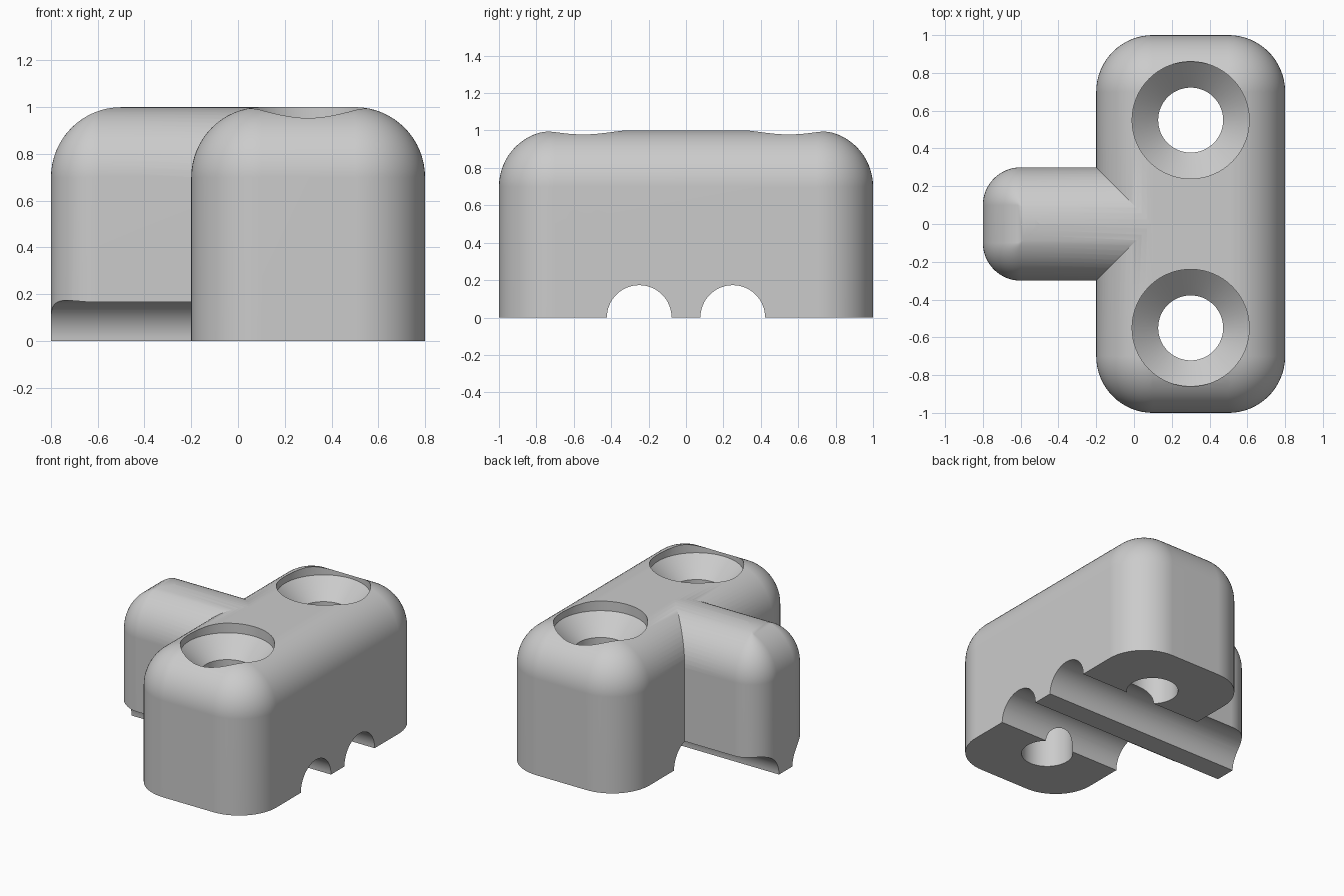
import bpy
import bmesh
from math import sin, cos, pi, radians, sqrt

default = bpy.data.objects.get("Cube")
if default:
    bpy.data.objects.remove(default, do_unlink=True)

# Single matte grey for the whole part
grey = bpy.data.materials.new("plain grey")
grey.use_nodes = True
grey.diffuse_color = (0.6, 0.6, 0.6, 1)
grey.node_tree.nodes["Principled BSDF"].inputs["Base Color"].default_value = (0.6, 0.6, 0.6, 1)

STEPS = 16      # segments in each quarter round
FILLET = 0.3    # radius of the rounded top edge


def new_object(name, bm):
    bmesh.ops.remove_doubles(bm, verts=bm.verts, dist=1e-5)
    bmesh.ops.recalc_face_normals(bm, faces=bm.faces)
    mesh = bpy.data.meshes.new(name)
    bm.to_mesh(mesh)
    bm.free()
    mesh.materials.append(grey)
    obj = bpy.data.objects.new(name, mesh)
    bpy.context.collection.objects.link(obj)
    return obj


def loft(bm, rings):
    """Join closed rings of equal length and cap both ends."""
    loops = [[bm.verts.new(p) for p in ring] for ring in rings]
    for low, high in zip(loops, loops[1:]):
        for i in range(len(low)):
            j = (i + 1) % len(low)
            bm.faces.new((low[i], low[j], high[j], high[i]))
    bm.faces.new(loops[0][::-1])
    bm.faces.new(loops[-1])


def outline(x0, x1, half, radius, inset, z):
    """Rounded rectangle, offset inwards by inset."""
    r = max(radius - inset, 0)
    left, right, h = x0 + inset + r, x1 - inset - r, half - inset - r
    corners = [(right, h), (left, h), (left, -h), (right, -h)]
    return [(cx + r * cos(a), cy + r * sin(a), z)
            for k, (cx, cy) in enumerate(corners)
            for a in [(k + s / STEPS) * pi / 2 for s in range(STEPS + 1)]]


def rounded_block(name, x0, x1, half, radius, height):
    rings = [outline(x0, x1, half, radius, 0, 0)]
    for s in range(STEPS + 1):
        a = s / STEPS * pi / 2
        inset = min(FILLET * (1 - cos(a)), FILLET - 1e-4)
        rings.append(outline(x0, x1, half, radius, inset,
                             height - FILLET + FILLET * sin(a)))
    bm = bmesh.new()
    loft(bm, rings)
    return new_object(name, bm)


def turned_cutter(name, profile, at, along_x=False):
    """Round cutter from (radius, position) pairs along z or x."""
    rings = []
    for r, t in profile:
        ring = []
        for i in range(64):
            a = 2 * pi * i / 64
            u, v = r * cos(a), r * sin(a)
            p = (t, u, v) if along_x else (u, v, t)
            ring.append([c + o for c, o in zip(p, at)])
        rings.append(ring)
    bm = bmesh.new()
    loft(bm, rings)
    return new_object(name, bm)


def combine(target, tool, operation):
    mod = target.modifiers.new(tool.name, "BOOLEAN")
    mod.operation = operation
    mod.solver = "EXACT"
    mod.object = tool
    tool.hide_render = True
    bpy.context.view_layer.objects.active = target
    bpy.ops.object.modifier_apply(modifier=mod.name)
    bpy.data.objects.remove(tool, do_unlink=True)


# Main block with a side arm
block = rounded_block("clamp_block", -0.2, 0.8, 1.0, 0.3, 1.0)
arm = rounded_block("side_arm", -0.8, 0.42, 0.3, 0.2, 0.9995)
combine(block, arm, "UNION")

for side in (-1, 1):
    # Countersunk screw hole
    hole = turned_cutter("screw_hole", [(0.172, -0.2), (0.172, 0.80), (0.31, 0.93), (0.31, 1.2)],
                         (0.3, 0.55 * side, 0))
    combine(block, hole, "DIFFERENCE")
    # Cable groove along the underside
    groove = turned_cutter("cable_groove", [(0.173, -1), (0.173, 1)], (0, 0.25 * side, 0), True)
    combine(block, groove, "DIFFERENCE")

# Smooth rounds, crisp cut edges
bpy.ops.object.select_all(action="DESELECT")
block.select_set(True)
bpy.context.view_layer.objects.active = block
bpy.ops.object.shade_smooth_by_angle(angle=radians(25))
weighted = block.modifiers.new("even_shading", "WEIGHTED_NORMAL")
weighted.keep_sharp = True
